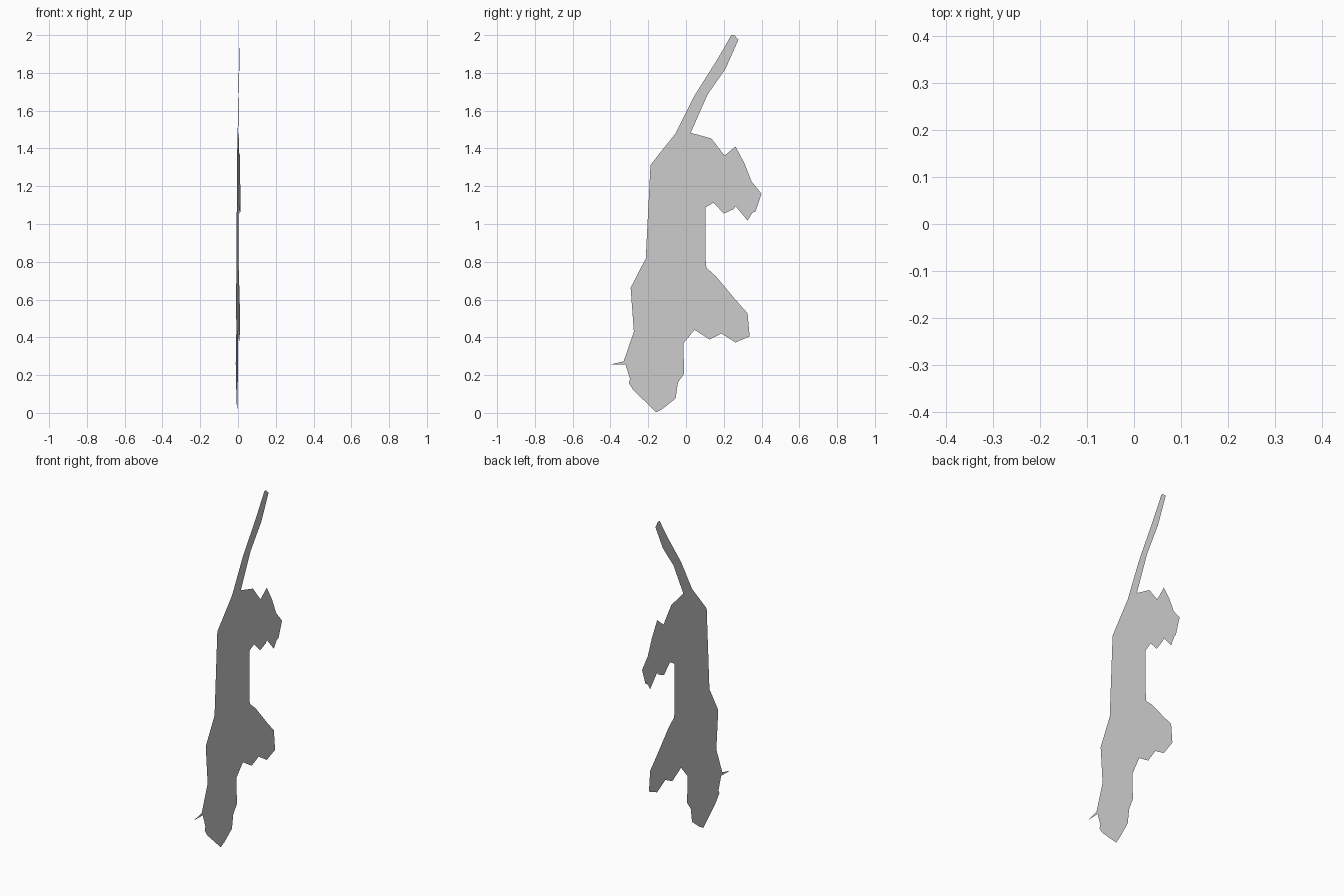
import bpy, bmesh

# Outline pieces of the flat climbing animal, as (y, z), going clockwise
tail_right = [(0.24, 2.0), (0.255, 2.0), (0.278, 1.976), (0.21, 1.823), (0.114, 1.685), (0.025, 1.483)]
hind_leg = [(0.135, 1.452), (0.204, 1.362), (0.262, 1.41), (0.31, 1.32), (0.347, 1.225),
            (0.4, 1.16), (0.368, 1.066), (0.352, 1.06), (0.326, 1.018), (0.262, 1.095),
            (0.255, 1.08), (0.2, 1.055), (0.146, 1.113), (0.103, 1.088)]
front_leg = [(0.103, 0.82), (0.108, 0.768), (0.16, 0.722), (0.257, 0.605), (0.326, 0.527),
             (0.337, 0.405), (0.262, 0.373), (0.188, 0.42), (0.124, 0.389), (0.045, 0.44), (-0.014, 0.368)]
head = [(-0.01, 0.208), (-0.043, 0.16), (-0.055, 0.077), (-0.12, 0.024), (-0.157, 0.003),
        (-0.278, 0.119), (-0.303, 0.158), (-0.296, 0.178), (-0.32, 0.256), (-0.4, 0.256), (-0.33, 0.273)]
back = [(-0.276, 0.43), (-0.293, 0.662), (-0.213, 0.818), (-0.188, 1.313)]
tail_left = [(-0.055, 1.48), (0.045, 1.68), (0.165, 1.87)]
outline = tail_right + hind_leg + front_leg + head + back + tail_left

# Single thin sheet, turned slightly about the vertical axis
LEAN = 0.033
bm = bmesh.new()
verts = [bm.verts.new((LEAN * y, y, z)) for y, z in reversed(outline)]
face = bm.faces.new(verts)
bm.normal_update()
bmesh.ops.triangulate(bm, faces=[face])
mesh = bpy.data.meshes.new("animal_silhouette")
bm.to_mesh(mesh)
bm.free()
obj = bpy.data.objects.new("animal_silhouette", mesh)
bpy.context.collection.objects.link(obj)
